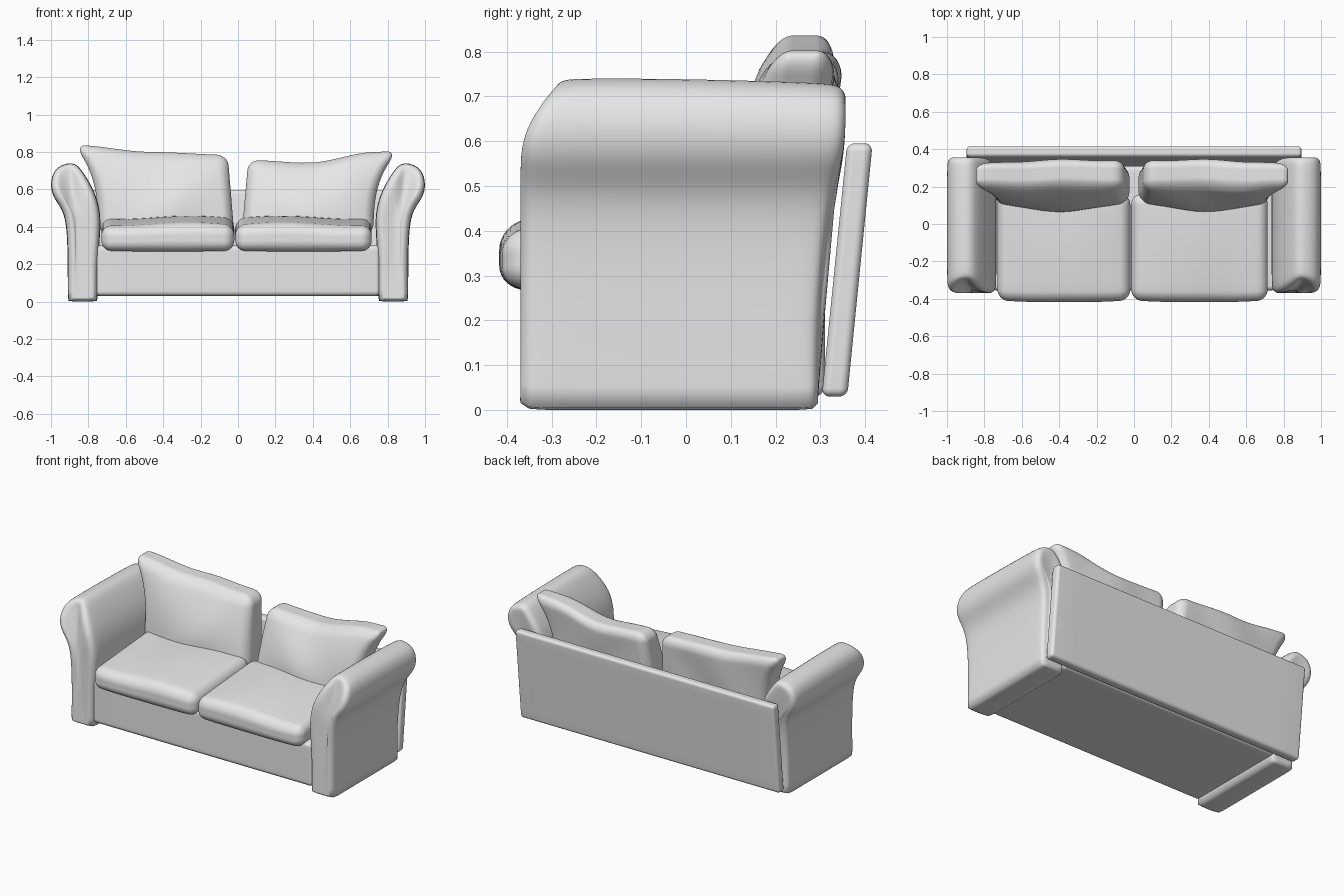
import bpy, bmesh, math
from mathutils import Vector

if "Cube" in bpy.data.objects:
    bpy.data.objects.remove(bpy.data.objects["Cube"])

grey = bpy.data.materials.new("plain_grey_fabric")
grey.use_nodes = True
grey.diffuse_color = (0.8, 0.8, 0.8, 1)
grey.node_tree.nodes["Principled BSDF"].inputs["Base Color"].default_value = (0.8, 0.8, 0.8, 1)


def finish(name, bm):
    bmesh.ops.recalc_face_normals(bm, faces=bm.faces)
    mesh = bpy.data.meshes.new(name)
    bm.to_mesh(mesh)
    bm.free()
    mesh.materials.append(grey)
    mesh.shade_smooth()
    obj = bpy.data.objects.new(name, mesh)
    bpy.context.collection.objects.link(obj)
    return obj


def rounded_box(name, lo, hi, radius, warp):
    """Box with rounded edges; warp(point, unit) reshapes it, unit is -1..1."""
    lo, hi = Vector(lo), Vector(hi)
    mid, half = (lo + hi) / 2, (hi - lo) / 2
    bm = bmesh.new()
    bmesh.ops.create_cube(bm, size=2)
    bmesh.ops.subdivide_edges(bm, edges=bm.edges[:], cuts=19, use_grid_fill=True)
    for v in bm.verts:
        core, out = Vector(), Vector()
        for i in range(3):
            a, sign = abs(v.co[i]), math.copysign(1, v.co[i])
            inner = half[i] - radius
            core[i] = sign * inner * min(a / 0.6, 1)
            out[i] = sign * math.tan(max(a - 0.6, 0) / 0.4 * math.pi / 4)
        p = core + out.normalized() * radius
        unit = Vector(p[i] / half[i] for i in range(3))
        v.co = warp(p + mid, unit)
    return finish(name, bm)


def blend(points, x):
    """Smooth interpolation through a few (position, value) pairs."""
    for (a, fa), (b, fb) in zip(points, points[1:]):
        if x <= b:
            t = min(max((x - a) / (b - a), 0), 1)
            return fa + (fb - fa) * t * t * (3 - 2 * t)
    return points[-1][1]


# Base and leaning back panel
rounded_box("base", (-0.76, -0.355, 0.03), (0.76, 0.31, 0.30), 0.025, lambda p, u: p)
rounded_box("back_panel", (-0.895, 0.303, 0.03), (0.895, 0.36, 0.595), 0.018,
            lambda p, u: p + Vector((0, (p.z - 0.03) * 0.1, 0)))

# Scroll arms: cross-section in x and z, lofted from front to rear
section = [(0.91, 0.0), (0.91, 0.2), (0.915, 0.43), (0.95, 0.51), (0.99, 0.56),
           (1.005, 0.63), (0.985, 0.705), (0.93, 0.738), (0.87, 0.745),
           (0.825, 0.69), (0.765, 0.59), (0.735, 0.48), (0.735, 0.38),
           (0.75, 0.2), (0.75, 0.0)]
stations = [(-0.37, 0.05), (-0.37, 0.025), (-0.35, 0.004), (-0.31, 0), (-0.1, 0),
            (0.1, 0), (0.25, 0), (0.283, 0.004), (0.295, 0.025), (0.295, 0.05)]


def arm(name, side):
    bm = bmesh.new()
    pts = [Vector(p) for p in section]
    rings = []
    for y, inset in stations:
        ring = []
        for i, p in enumerate(pts):
            d = (pts[(i + 1) % len(pts)] - pts[i - 1]).normalized()
            q = p - Vector((d.y, -d.x)) * inset
            front = max(0, -y / 0.37)
            rear = max(0, y / 0.295)
            roll = max(0, (p.y - 0.56) / 0.18)
            shift = front * 0.075 * roll ** 2 + rear * blend([(0.3, 0), (0.62, 0.062)], p.y)
            drop = 0.012 * max(0, y) / 0.3 * roll
            ring.append(bm.verts.new((side * q.x, y + shift, max(q.y, 0) - drop)))
        rings.append(ring)
    for a, b in zip(rings, rings[1:]):
        for i in range(len(a)):
            j = (i + 1) % len(a)
            bm.faces.new((a[i], a[j], b[j], b[i]))
    bm.faces.new(rings[0])
    bm.faces.new(rings[-1])
    # Keep the foot square so that it reaches the floor
    crease = bm.edges.layers.float.new("crease_edge")
    for e in bm.edges:
        if all(v.co.z < 0.06 for v in e.verts):
            e[crease] = 0.6
    obj = finish(name, bm)
    sub = obj.modifiers.new("soften", "SUBSURF")
    sub.levels = sub.render_levels = 2


arm("left_arm", 1)
arm("right_arm", -1)


# Seat cushions, gently sagging and crowned
def seat(name, x0, x1, phase):
    def warp(p, u):
        crown = (1 - u.x ** 2) * (1 - u.y ** 2)
        p.z += 0.012 * crown * u.z + 0.022 * u.y
        p.z += 0.008 * math.sin(3 * u.x + phase) * (1 + u.z) / 2
        p.y -= 0.012 * (1 - u.x ** 4) * max(0, -u.y)
        return p
    rounded_box(name, (x0, -0.405, 0.29), (x1, 0.16, 0.43), 0.055, warp)


seat("right_seat_cushion", -0.73, -0.02, 0.5)
seat("left_seat_cushion", -0.015, 0.715, 2.6)


# Back cushions: flared outer corner, full belly, sagging top edge
def back_cushion(name, side, top_line, shift):
    def warp(p, u):
        s, t = (u.x + 1) / 2, (u.z + 1) / 2
        outer = 0.735 + 0.13 * t ** 3 + shift
        inner = 0.02 + 0.035 * t
        x = inner + (outer - inner) * s
        z = 0.36 + (blend(top_line, s) - 0.36) * t
        belly = (1 - u.x ** 2) * math.sin(math.pi * min(1, 0.25 + 0.75 * t))
        front = 0.11 + 0.085 * t ** 1.5 - 0.05 * belly
        rear = 0.30 + 0.048 * t - 0.02 * s ** 4
        y = (front + rear) / 2 + u.y * (rear - front) / 2
        y += 0.006 * math.sin(5 * u.x + 3 * u.z) * (1 - u.x ** 2)
        return Vector((side * x, y, z))
    rounded_box(name, (-0.4, -0.1, -0.22), (0.4, 0.1, 0.22), 0.06, warp)


back_cushion("right_back_cushion", -1, [(0, 0.785), (0.5, 0.80), (1, 0.838)], 0.012)
back_cushion("left_back_cushion", 1, [(0, 0.757), (0.4, 0.742), (0.85, 0.80), (1, 0.805)], -0.01)
